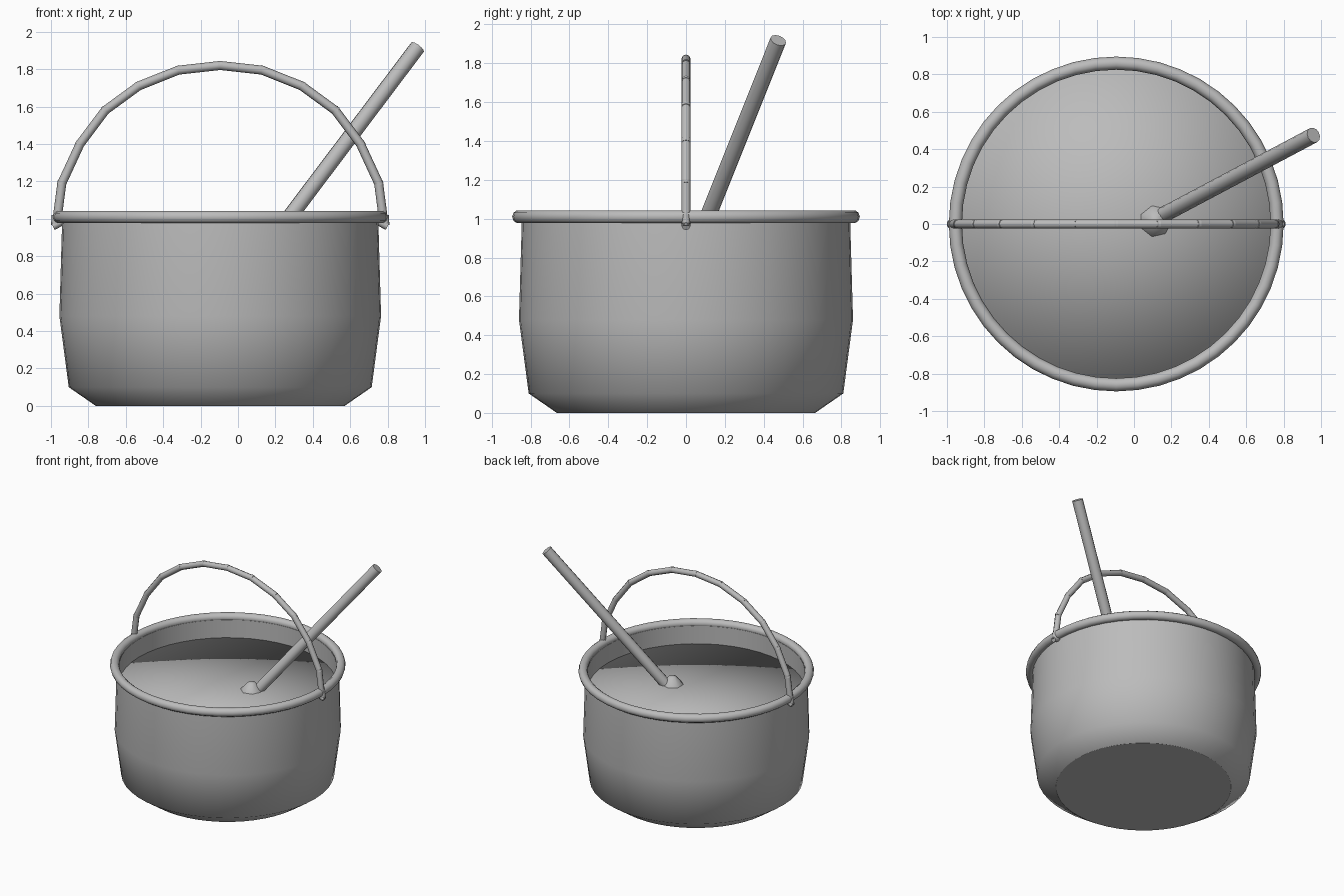
import bpy, math
from mathutils import Vector

cube = bpy.data.objects.get("Cube")
if cube:
    bpy.data.objects.remove(cube, do_unlink=True)

CX = -0.095      # pot axis
SIDES = 48

grey = bpy.data.materials.new("plain grey")
grey.use_nodes = True
grey.diffuse_color = (0.5, 0.5, 0.5, 1)
grey.node_tree.nodes["Principled BSDF"].inputs["Base Color"].default_value = (0.5, 0.5, 0.5, 1)


def lathe(name, profile, location, sides=SIDES, sharp=()):
    """Revolve (radius, height) points about z; radius 0 makes a pole, sharp lists hard rings."""
    verts, faces, rings = [], [], []
    for r, z in profile:
        n = 1 if r == 0 else sides
        rings.append(range(len(verts), len(verts) + n))
        for i in range(n):
            a = math.tau * i / sides
            verts.append((r * math.cos(a), r * math.sin(a), z))
    for low, high in zip(rings, rings[1:]):
        for i in range(sides):
            j = (i + 1) % sides
            ids = [low[i % len(low)], low[j % len(low)], high[j % len(high)], high[i % len(high)]]
            faces.append(list(dict.fromkeys(ids)))
    mesh = bpy.data.meshes.new(name)
    mesh.from_pydata(verts, [], faces)
    mesh.materials.append(grey)
    mesh.polygons.foreach_set("use_smooth", [True] * len(faces))
    hard = [set(rings[k]) for k in sharp]
    for e in mesh.edges:
        if any(set(e.vertices) <= ring for ring in hard):
            e.use_edge_sharp = True
    obj = bpy.data.objects.new(name, mesh)
    obj.location = location
    bpy.context.collection.objects.link(obj)
    return obj


def rod(name, start, end, radius, sides=10):
    """Capped round bar between two points."""
    start, end = Vector(start), Vector(end)
    axis = end - start
    h = axis.length
    obj = lathe(name, [(0, 0), (radius, 0), (radius, h), (0, h)], start, sides, sharp=(1, 2))
    obj.rotation_euler = axis.to_track_quat('Z', 'Y').to_euler()
    return obj


# Pot shell: flat base, flared foot, gently bulging wall and the inner lining
lathe("pot_body",
      [(0, 0), (0.665, 0), (0.81, 0.1), (0.86, 0.48), (0.845, 1.0), (0.826, 1.0), (0.826, 0.75)],
      (CX, 0, 0), sharp=(1, 4, 5))

# Rolled rim
bpy.ops.mesh.primitive_torus_add(major_segments=SIDES, minor_segments=10,
                                 major_radius=0.86, minor_radius=0.035,
                                 location=(CX, 0, 1.01))
rim = bpy.context.object
rim.name = "pot_rim"
rim.data.materials.append(grey)
bpy.ops.object.shade_smooth()

# Contents, softly shaded over the edge
lathe("pot_contents", [(0.826, 0.76), (0.826, 0.85), (0, 0.85)], (CX, 0, 0))

# Jointed carrying handle: half the arc, mirrored
half = [(0, 1.82), (0.224, 1.795), (0.437, 1.71), (0.615, 1.58),
        (0.75, 1.4), (0.847, 1.19), (0.872, 1.0)]
for side, label in ((1, "left"), (-1, "right")):
    points = [Vector((CX + side * x, 0, z)) for x, z in half]
    for n, (a, b) in enumerate(zip(points, points[1:])):
        lap = (b - a).normalized() * 0.012
        rod(f"handle_link_{label}_{n + 1}", a - lap, b + lap, 0.024, 8)
    # Small peg hooking the handle over the rim
    tip = CX + side * 0.88
    rod(f"handle_peg_{label}", (tip, 0, 1.02), (tip + side * 0.004, 0, 0.965), 0.021, 8)
    rod(f"handle_foot_{label}", (CX + side * 0.85, 0, 0.985), (CX + side * 0.895, 0, 0.96), 0.022, 8)

# Stirring stick and the tip of its head above the contents
rod("stirring_stick", (0.14, 0.04, 0.83), (0.96, 0.475, 1.918), 0.042, 12)
lathe("stick_head", [(0.1, -0.04), (0.085, 0), (0.03, 0.06), (0, 0.065)],
      (0.115, 0.015, 0.85), 7)
